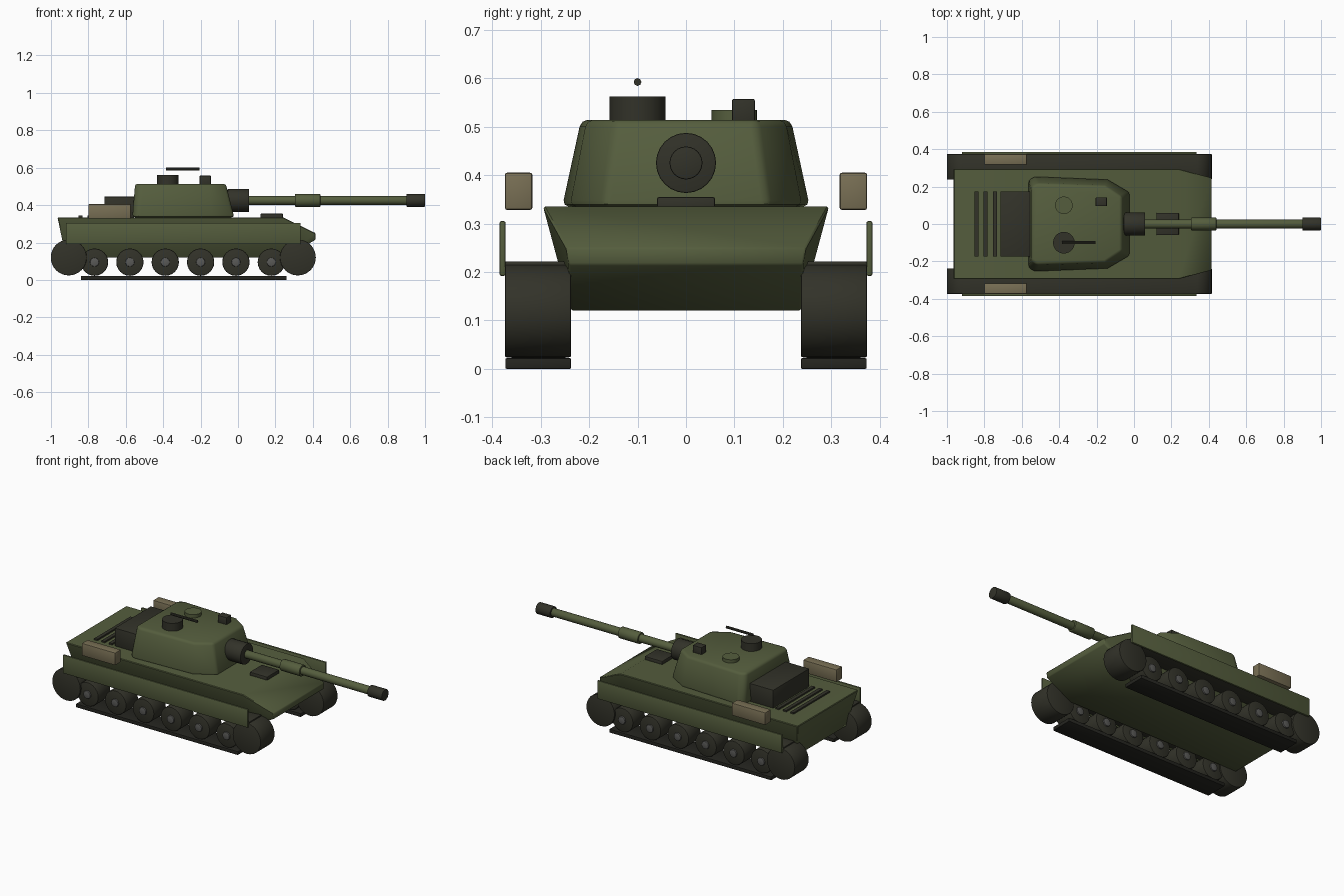
import bpy, bmesh, math
from mathutils import Matrix, Vector

cube = bpy.data.objects.get("Cube")
if cube:
    bpy.data.objects.remove(cube, do_unlink=True)


def material(name, rgb, rough=0.8):
    m = bpy.data.materials.new(name)
    m.use_nodes = True
    m.diffuse_color = (*rgb, 1)
    node = m.node_tree.nodes["Principled BSDF"]
    node.inputs["Base Color"].default_value = (*rgb, 1)
    node.inputs["Roughness"].default_value = rough
    return m


GREEN = material("olive green", (0.09, 0.11, 0.047))
DARK = material("dark metal", (0.032, 0.032, 0.022))
RUBBER = material("track black", (0.018, 0.018, 0.014))
TAN = material("canvas tan", (0.19, 0.16, 0.09))
STEEL = material("hub steel", (0.1, 0.1, 0.095))


def finish(name, bm, mat, bevel=0, segments=2, angle=40):
    bmesh.ops.recalc_face_normals(bm, faces=bm.faces)
    me = bpy.data.meshes.new(name)
    bm.to_mesh(me)
    bm.free()
    me.materials.append(mat)
    ob = bpy.data.objects.new(name, me)
    bpy.context.collection.objects.link(ob)
    bpy.ops.object.select_all(action="DESELECT")
    ob.select_set(True)
    bpy.context.view_layer.objects.active = ob
    if bevel:
        mod = ob.modifiers.new("edge bevel", "BEVEL")
        mod.width, mod.segments = bevel, segments
        mod.limit_method = "ANGLE"
        bpy.ops.object.modifier_apply(modifier=mod.name)
    bpy.ops.object.shade_smooth_by_angle(angle=math.radians(angle))
    return ob


def box(name, mat, x, y, z, bevel=0):
    """Box from (low, high) ranges."""
    bm = bmesh.new()
    bmesh.ops.create_cube(bm, size=1)
    for v in bm.verts:
        v.co = Vector([(r[0] + r[1]) / 2 + c * (r[1] - r[0])
                       for r, c in zip((x, y, z), v.co)])
    return finish(name, bm, mat, bevel)


def tube(name, mat, start, end, radius, sides=24, bevel=0):
    """Cylinder between two points."""
    a, b = Vector(start), Vector(end)
    turn = (b - a).to_track_quat("Z", "Y").to_matrix().to_4x4()
    bm = bmesh.new()
    bmesh.ops.create_cone(bm, cap_ends=True, segments=sides, radius1=radius,
                          radius2=radius, depth=(b - a).length,
                          matrix=Matrix.Translation((a + b) / 2) @ turn)
    return finish(name, bm, mat, bevel)


# Hull: side outline as (x, z, half width), with the nose pinched in
outline = [(-0.92, 0.12, 0.237), (0.25, 0.12, 0.237), (0.415, 0.215, 0.242),
           (0.415, 0.25, 0.247), (0.24, 0.335, 0.295), (-0.965, 0.335, 0.295)]
bm = bmesh.new()
left = [bm.verts.new((x, w, z)) for x, z, w in outline]
right = [bm.verts.new((x, -w, z)) for x, z, w in outline]
for i in range(len(outline)):
    j = (i + 1) % len(outline)
    bm.faces.new((left[i], left[j], right[j], right[i]))
for s in (left, right):
    bm.faces.new((s[0], s[1], s[4], s[5]))
    bm.faces.new(s[1:5])
finish("hull", bm, GREEN, 0.004, 1)

# Turret: sloped loft between a base ring and a smaller roof ring
base = [(-0.565, 0.235), (-0.535, 0.256), (-0.14, 0.24), (-0.02, 0.17)]
roof = [(-0.55, 0.195), (-0.52, 0.217), (-0.155, 0.205), (-0.065, 0.145)]
bm = bmesh.new()
rings = []
for half, z in ((base, 0.335), (roof, 0.514)):
    full = half + [(x, -y) for x, y in reversed(half)]
    rings.append([bm.verts.new((x, y, z)) for x, y in full])
for i in range(len(full)):
    j = (i + 1) % len(full)
    bm.faces.new((rings[0][i], rings[0][j], rings[1][j], rings[1][i]))
for ring in rings:
    bm.faces.new(ring)
finish("turret", bm, GREEN, 0.014, 2, 45)

# Main gun
GUN_Z = 0.425
for name, mat, x0, x1, r in (("mantlet", DARK, -0.055, 0.06, 0.062),
                             ("gun_barrel", GREEN, 0.05, 0.92, 0.024),
                             ("barrel_sleeve", GREEN, 0.305, 0.44, 0.034),
                             ("muzzle", DARK, 0.9, 1.0, 0.034)):
    tube(name, mat, (x0, 0, GUN_Z), (x1, 0, GUN_Z), r, bevel=0.003)

# Roof fittings
tube("commander_cupola", DARK, (-0.375, -0.1, 0.505), (-0.375, -0.1, 0.562), 0.058)
tube("roof_machine_gun", DARK, (-0.385, -0.1, 0.592), (-0.205, -0.1, 0.592), 0.008, 8)
tube("loader_hatch", GREEN, (-0.375, 0.1, 0.505), (-0.375, 0.1, 0.534), 0.047)
box("gunner_sight", DARK, (-0.205, -0.145), (0.095, 0.142), (0.505, 0.557), 0.003)

# Deck fittings
box("driver_hatch", DARK, (0.12, 0.24), (-0.06, 0.06), (0.325, 0.355), 0.005)
box("engine_cover", DARK, (-0.715, -0.555), (-0.175, 0.175), (0.33, 0.445), 0.003)
for i in range(3):
    x = -0.843 + i * 0.05
    box(f"engine_grille_{i + 1}", DARK, (x - 0.011, x + 0.011), (-0.175, 0.175), (0.33, 0.344))

# Running gear, the same on both sides
for side, s in (("left", 1), ("right", -1)):
    def across(a, b):
        return tuple(sorted((s * a, s * b)))

    box(f"{side}_skirt", GREEN, (-0.92, 0.335), across(0.372, 0.385), (0.192, 0.305), 0.004)
    box(f"{side}_stowage_box", TAN, (-0.8, -0.572), across(0.317, 0.374), (0.328, 0.405), 0.005)
    box(f"{side}_track_top", DARK, (-0.92, 0.335), across(0.238, 0.373), (0.2, 0.222), 0.003)
    box(f"{side}_track_bottom", RUBBER, (-0.84, 0.26), across(0.237, 0.373), (0, 0.022), 0.003)
    for end, x in (("rear", -0.905), ("front", 0.32)):
        tube(f"{side}_{end}_sprocket", DARK, (x, s * 0.237, 0.12), (x, s * 0.374, 0.12),
             0.096, 32, 0.004)
    for i in range(6):
        x = -0.767 + i * 0.189
        tube(f"{side}_road_wheel_{i + 1}", DARK, (x, s * 0.245, 0.095),
             (x, s * 0.364, 0.095), 0.073, 24, 0.006)
        tube(f"{side}_wheel_hub_{i + 1}", STEEL, (x, s * 0.237, 0.095),
             (x, s * 0.373, 0.095), 0.024, 16, 0.004)
